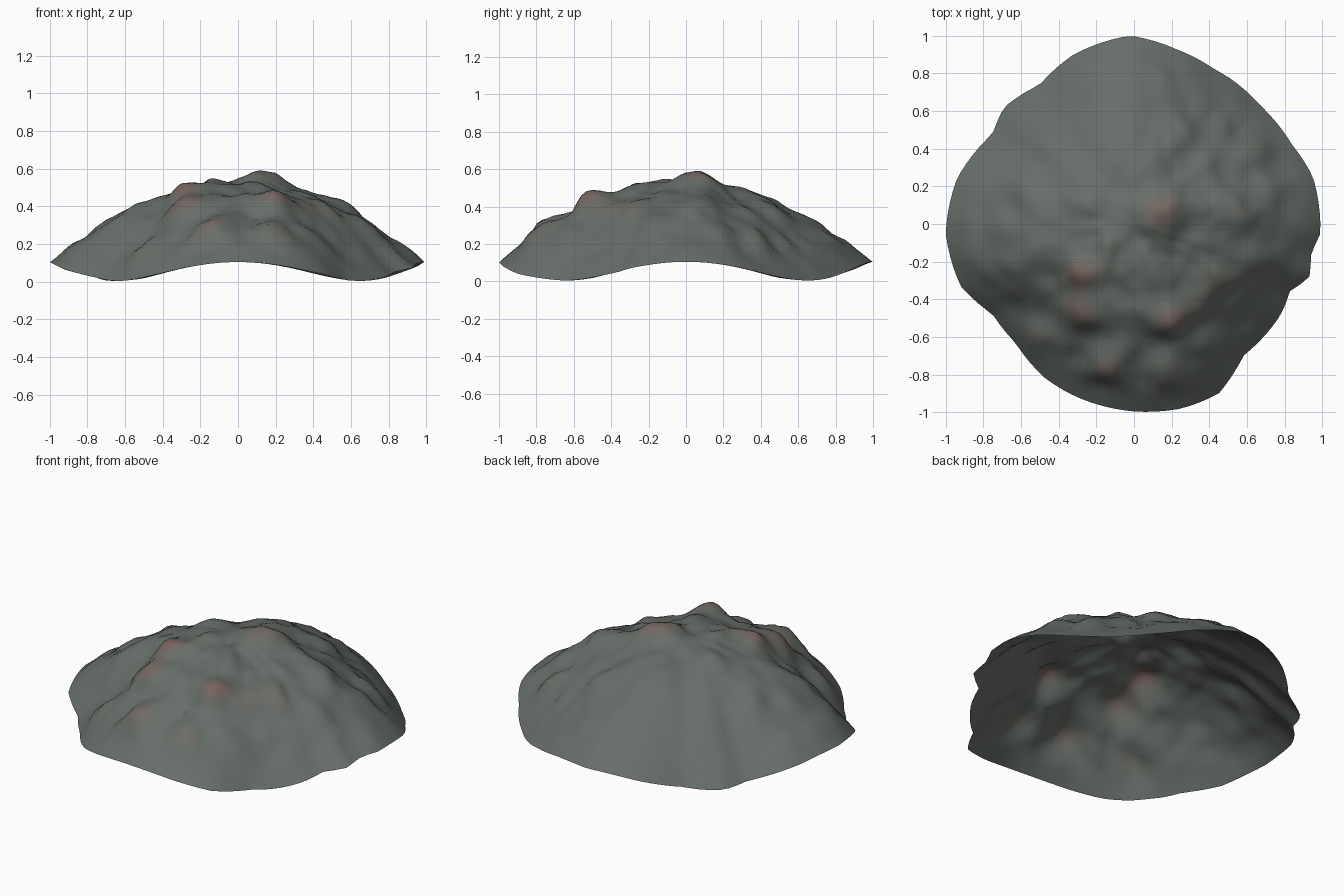
import bpy, bmesh, math
from mathutils import Vector, noise

if "Cube" in bpy.data.objects:
    bpy.data.objects.remove(bpy.data.objects["Cube"])

# Outline of the rim seen from above, counter-clockwise
RIM = [(.99, -.05), (.95, .25), (.84, .42), (.68, .62), (.5, .78), (.43, .82), (.22, .93), (-.02, 1),
       (-.32, .9), (-.5, .74), (-.69, .62), (-.75, .48), (-.94, .24), (-1, -.05), (-.92, -.33),
       (-.75, -.48), (-.63, -.63), (-.47, -.82), (-.3, -.92), (0, -.995), (.25, -.98), (.45, -.9),
       (.58, -.7), (.78, -.48), (.83, -.35), (.93, -.29), (.94, -.15)]
# Boulder-like bumps: x, y, height, radius
BUMPS = [(.15, .06, .075, .12), (-.26, .1, .03, .09), (-.12, -.12, .04, .08), (-.27, -.26, .07, .11),
         (-.28, -.47, .06, .12), (.19, -.48, .09, .11), (.42, -.3, .05, .12), (.52, .08, .04, .1),
         (.22, -.8, .05, .1), (-.53, -.66, .04, .1), (-.6, -.25, .04, .12), (.66, .38, .03, .1),
         (.72, -.15, .03, .1), (-.15, -.75, .04, .1), (-.8, -.2, .03, .1), (.45, -.62, .04, .1)]
SEG, RINGS = 108, 34

rim_polar = sorted((math.atan2(y, x), math.hypot(x, y)) for x, y in RIM)
rim_polar = ([(a - math.tau, r) for a, r in rim_polar[-1:]] + rim_polar
             + [(a + math.tau, r) for a, r in rim_polar[:1]])


def rim_radius(a):
    for (a0, r0), (a1, r1) in zip(rim_polar, rim_polar[1:]):
        if a0 <= a <= a1:
            return r0 + (r1 - r0) * (a - a0) / (a1 - a0)
    return 1.0


def relief(x, y):
    b = sum(h * math.exp(-((x - u) ** 2 + (y - v) ** 2) / (s * s)) for u, v, h, s in BUMPS)
    # the back left is smoother than the rest
    calm = math.exp(-((x + .35) ** 2 + (y - .5) ** 2) / .2)
    n = noise.noise(Vector((x * 6, y * 6, 3.1))) * .035 + noise.noise(Vector((x * 13, y * 13, 7.7))) * .014
    return b - .012 + n * (1 - .75 * calm)


def shell_point(t, a):
    r = rim_radius(a) * t
    x, y = r * math.cos(a), r * math.sin(a)
    edge = .055 + .05 * math.cos(4 * a)
    z = edge + (.54 - edge) * (1 - t ** 2.1)
    d = relief(x, y) * min(1, (1 - t) * 6)
    # push bumps along the dome's slope
    n = Vector((x * .9, y * .9, 1)).normalized()
    return Vector((x, y, z)) + n * d, d


# Thin, open rocky mound shell
bm = bmesh.new()
p, d = shell_point(0, 0)
top = bm.verts.new(p)
tint = {top: d}
rings = []
for i in range(1, RINGS + 1):
    ring = []
    for j in range(SEG):
        p, d = shell_point(i / RINGS, -math.pi + math.tau * j / SEG)
        p.z = max(p.z, 0)
        v = bm.verts.new(p)
        tint[v] = d
        ring.append(v)
    rings.append(ring)
faces = [bm.faces.new((top, rings[0][j], rings[0][(j + 1) % SEG])) for j in range(SEG)]
for r0, r1 in zip(rings, rings[1:]):
    for j in range(SEG):
        k = (j + 1) % SEG
        faces.append(bm.faces.new((r0[j], r1[j], r1[k], r0[k])))

# Grey-green rock: bluish hollows to reddish bumps
COLOURS = [(.11, .125, .15), (.135, .155, .14), (.15, .15, .135), (.17, .14, .125), (.19, .125, .115)]
for f in faces:
    d = sum(tint[v] for v in f.verts) / len(f.verts)
    f.material_index = sum(d > lim for lim in (-.03, .02, .04, .058))
    f.smooth = True

mesh = bpy.data.meshes.new("rock_mound")
bm.to_mesh(mesh)
bm.free()
for i, c in enumerate(COLOURS):
    mat = bpy.data.materials.new("rock_tone_%d" % i)
    mat.diffuse_color = (*c, 1)
    mat.use_nodes = True
    mat.node_tree.nodes["Principled BSDF"].inputs["Base Color"].default_value = mat.diffuse_color
    mesh.materials.append(mat)
bpy.context.collection.objects.link(bpy.data.objects.new("rock_mound", mesh))
